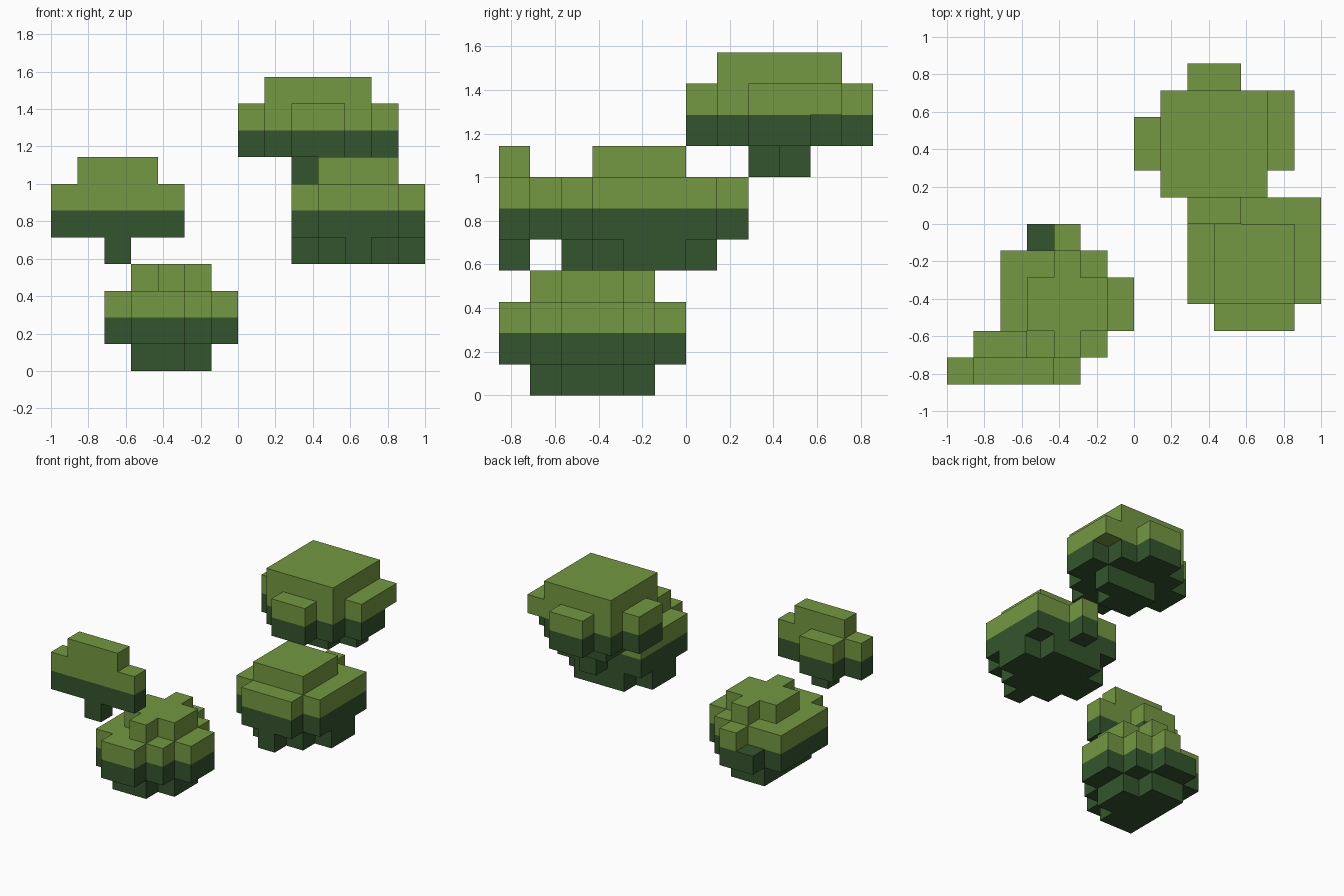
import bpy, bmesh, math
from mathutils import Vector

cube = bpy.data.objects.get("Cube")
if cube:
    bpy.data.objects.remove(cube, do_unlink=True)

U = 1 / 7  # block size


def make_material(name, rgb):
    m = bpy.data.materials.new(name)
    m.use_nodes = True
    m.diffuse_color = (*rgb, 1)
    m.node_tree.nodes["Principled BSDF"].inputs["Base Color"].default_value = (*rgb, 1)
    return m


LIGHT = make_material("light_leaf_green", (0.174, 0.314, 0.053))
DARK = make_material("dark_leaf_green", (0.034, 0.091, 0.026))

DIRS = [Vector(d) for d in ((1, 0, 0), (-1, 0, 0), (0, 1, 0), (0, -1, 0), (0, 0, 1), (0, 0, -1))]


def leaf_clump(name, split, boxes):
    """Fuse boxes (x0, x1, y0, y1, z0, z1 in blocks) into one shell; dark below split."""
    cells = set()
    for x0, x1, y0, y1, z0, z1 in boxes:
        cells |= {(x, y, z) for x in range(x0, x1) for y in range(y0, y1) for z in range(z0, z1)}
    bm = bmesh.new()
    verts = {}

    def vert(p):
        key = tuple(round(c) for c in p)
        if key not in verts:
            verts[key] = bm.verts.new(Vector(key) * U)
        return verts[key]

    for cell in sorted(cells):
        centre = Vector(cell) + Vector((0.5, 0.5, 0.5))
        for n in DIRS:
            if tuple(int(c) for c in Vector(cell) + n) in cells:
                continue
            # outward-facing square on each exposed side
            a = Vector((n.y, n.z, n.x)) / 2
            b = n.cross(a)
            mid = centre + n / 2
            face = bm.faces.new([vert(mid + s * a + t * b)
                                 for s, t in ((1, 1), (-1, 1), (-1, -1), (1, -1))])
            face.material_index = 0 if cell[2] >= split else 1
    # merge the squares into large flat faces, keeping the colour border
    bmesh.ops.dissolve_limit(bm, angle_limit=math.radians(1), verts=bm.verts[:],
                             edges=bm.edges[:], delimit={'MATERIAL'})
    bm.normal_update()
    mesh = bpy.data.meshes.new(name)
    bm.to_mesh(mesh)
    bm.free()
    mesh.materials.append(LIGHT)
    mesh.materials.append(DARK)
    obj = bpy.data.objects.new(name, mesh)
    bpy.context.collection.objects.link(obj)


# Lowest clump, front
leaf_clump("low_leaf_clump", 2, [
    (-4, -2, -5, -1, 0, 1), (-2, -1, -4, -2, 0, 1),   # underside
    (-5, -1, -5, -1, 1, 3),                           # body
    (-4, -2, -6, -5, 1, 3), (-1, 0, -4, -2, 1, 3),    # front and side bumps
    (-4, -2, -1, 0, 1, 2), (-3, -2, -1, 0, 2, 3),     # back bump
    (-4, -1, -4, -2, 3, 4), (-3, -2, -5, -1, 3, 4),   # crown
])

# Small flat clump
leaf_clump("small_leaf_clump", 6, [
    (-5, -4, -6, -5, 4, 5),
    (-7, -2, -6, -5, 5, 7), (-6, -4, -5, -4, 5, 7),
    (-6, -3, -6, -5, 7, 8),
])

# Middle clump
leaf_clump("middle_leaf_clump", 6, [
    (3, 6, -3, 1, 4, 5), (2, 7, -2, 0, 4, 5), (4, 5, -4, -3, 4, 5),   # underside
    (2, 7, -3, 1, 5, 7),                                              # body
    (3, 6, -4, -3, 5, 7), (4, 5, 1, 2, 5, 7),                         # front and back bumps
    (3, 6, -3, 0, 7, 8),                                              # crown
])

# Top clump
leaf_clump("top_leaf_clump", 9, [
    (2, 5, 3, 4, 7, 8), (2, 4, 2, 3, 7, 8),           # underside
    (1, 5, 1, 5, 8, 11),                              # body and crown
    (2, 4, 0, 1, 8, 10), (2, 4, 5, 6, 8, 10),         # front and back bumps
    (0, 1, 2, 4, 8, 10),                              # side bumps
    (5, 6, 2, 4, 8, 9), (5, 6, 2, 5, 9, 10),
])
